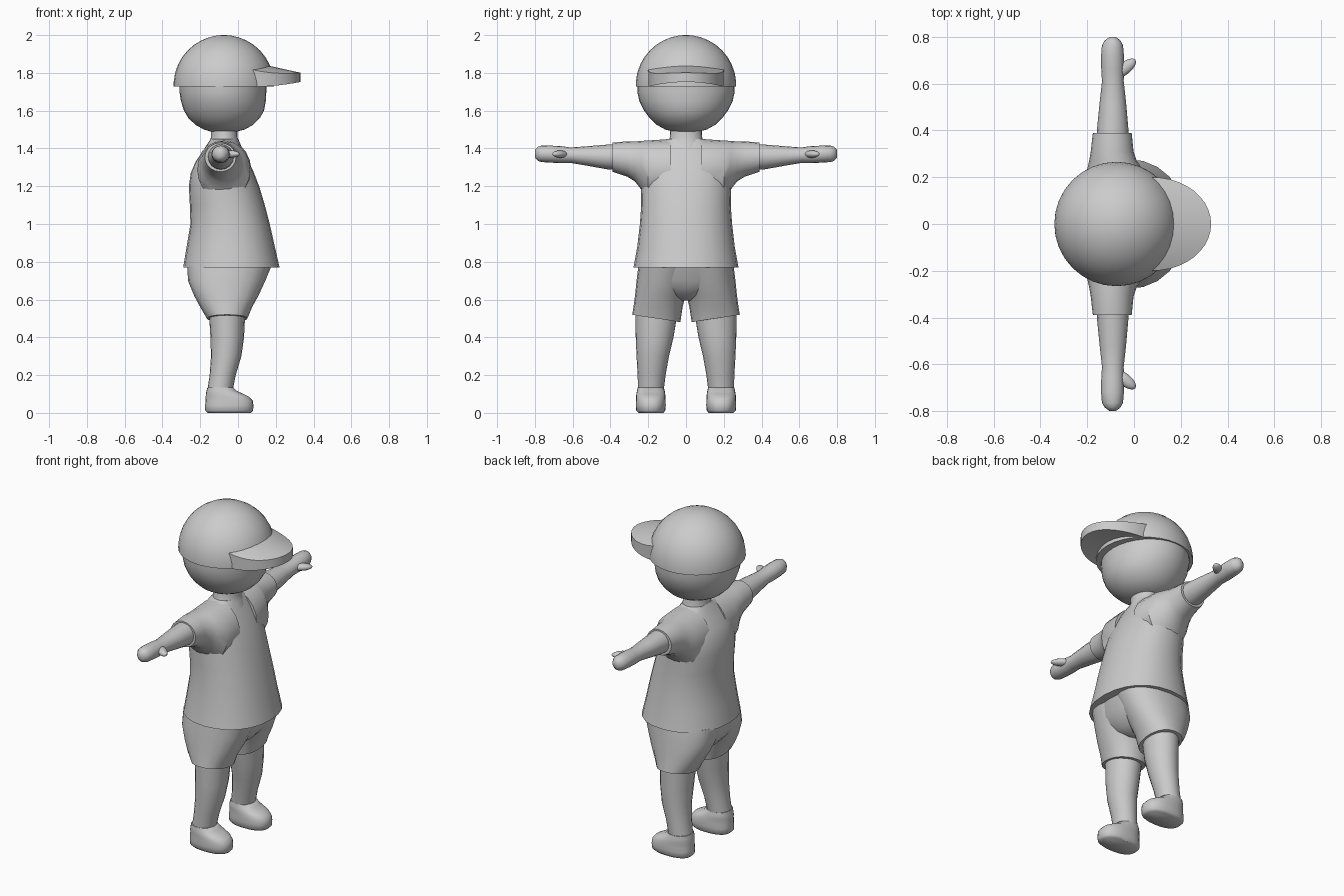
import bpy, bmesh
from math import sin, cos, pi, radians, copysign
from mathutils import Vector


def finish(name, bm, angle=40, mirror=False):
    bmesh.ops.recalc_face_normals(bm, faces=bm.faces[:])
    mesh = bpy.data.meshes.new(name)
    bm.to_mesh(mesh)
    bm.free()
    ob = bpy.data.objects.new(name, mesh)
    bpy.context.collection.objects.link(ob)
    bpy.ops.object.select_all(action='DESELECT')
    bpy.context.view_layer.objects.active = ob
    ob.select_set(True)
    bpy.ops.object.shade_smooth_by_angle(angle=radians(angle))
    if mirror:
        m = ob.modifiers.new("Mirror", 'MIRROR')
        m.use_axis = (False, True, False)
        m.use_mirror_merge = False
    return ob


def loft(name, sections, axis='Z', n=24, p=2.0, mirror=False, tilt=None, angle=40):
    """Skin superellipse sections (position, u min, u max, v min, v max)."""
    bm = bmesh.new()
    rings = []
    for i, (t, u0, u1, v0, v1) in enumerate(sections):
        ring = []
        for k in range(n):
            a = 2 * pi * k / n
            c, s = cos(a), sin(a)
            u = (u0 + u1) / 2 + (u1 - u0) / 2 * copysign(abs(c) ** (2 / p), c)
            v = (v0 + v1) / 2 + (v1 - v0) / 2 * copysign(abs(s) ** (2 / p), s)
            h = t + (tilt * s if tilt and i == 0 else 0)
            ring.append(bm.verts.new((u, v, h) if axis == 'Z' else (u, h, v)))
        rings.append(ring)
    for a, b in zip(rings, rings[1:]):
        for k in range(n):
            bm.faces.new((a[k], a[(k + 1) % n], b[(k + 1) % n], b[k]))
    bm.faces.new(rings[0])
    bm.faces.new(rings[-1])
    return finish(name, bm, angle, mirror)


def sym(rows):
    return [(z, x0, x1, -w, w) for z, x0, x1, w in rows]


# Head and neck
loft("head", sym([
    (1.485, -.13, -.02, .05), (1.50, -.18, .035, .11), (1.525, -.225, .08, .155),
    (1.56, -.262, .115, .192), (1.60, -.286, .138, .222), (1.65, -.302, .147, .247),
    (1.70, -.31, .15, .258), (1.76, -.31, .15, .258)]), n=32)
loft("neck", sym([(1.38, -.17, .03, .12), (1.43, -.15, .01, .095),
                  (1.46, -.143, -.003, .085), (1.52, -.143, -.003, .082)]))

# Cap dome
R = .266
loft("cap_dome", sym([(1.728, -.075 - R, -.075 + R, R)] + [
    (1.735 + .265 * sin(a), -.075 - R * cos(a), -.075 + R * cos(a), R * cos(a))
    for a in [radians(d) for d in (4, 14, 24, 34, 44, 54, 64, 73, 81, 87)]]), n=32)

# Cap brim: arched slab with a rounded outline
bm = bmesh.new()
NA, NT = 20, 6
top, bot = [], []
for i in range(NA + 1):
    a = -pi / 2 + pi * i / NA
    y = .2 * sin(a)
    rt, rb = [], []
    for j in range(NT + 1):
        x = .08 + .25 * cos(a) * j / NT
        rt.append(bm.verts.new((x, y, 1.845 - .22 * (x - .13) - y * y)))
        rb.append(bm.verts.new((x, y, 1.752 - .025 * (y / .2) ** 2)))
    top.append(rt)
    bot.append(rb)
for i in range(NA):
    for j in range(NT):
        for g in (top, bot):
            bm.faces.new((g[i][j], g[i + 1][j], g[i + 1][j + 1], g[i][j + 1]))
    for j in (0, NT):
        bm.faces.new((top[i][j], top[i + 1][j], bot[i + 1][j], bot[i][j]))
bmesh.ops.remove_doubles(bm, verts=bm.verts[:], dist=1e-4)
finish("cap_brim", bm)

# Shirt body and flared sleeves
loft("shirt_body", sym([
    (.77, -.29, .22, .278), (.88, -.272, .195, .258), (1.0, -.252, .168, .244),
    (1.1, -.255, .142, .237), (1.2, -.26, .112, .238), (1.27, -.25, .085, .238),
    (1.33, -.225, .058, .23), (1.38, -.19, .032, .20), (1.42, -.165, .01, .155),
    (1.45, -.145, -.005, .10)]), n=24, p=2.2)
loft("sleeve", [
    (.08, -.22, .07, 1.12, 1.45), (.20, -.215, .065, 1.13, 1.442),
    (.235, -.20, .035, 1.18, 1.44), (.27, -.192, .012, 1.225, 1.437),
    (.31, -.185, -.002, 1.25, 1.438), (.39, -.176, -.01, 1.277, 1.43)],
    axis='Y', n=20, mirror=True)

# Shorts: hips plus two legs with slanted hems
loft("shorts_hips", sym([
    (.595, -.15, .03, .04), (.62, -.20, .085, .13), (.66, -.235, .12, .215),
    (.70, -.262, .145, .255), (.80, -.27, .182, .25)]), n=24, p=2.2)
loft("shorts_leg", [
    (.50, -.165, .05, .03, .285), (.56, -.20, .075, .018, .278),
    (.62, -.232, .108, .003, .27), (.70, -.265, .145, -.03, .262),
    (.78, -.268, .178, -.06, .252)], n=20, p=2.2, mirror=True, tilt=.02)

# Legs and shoes
loft("leg", [
    (.12, -.162, -.028, .118, .254), (.20, -.15, -.012, .108, .256),
    (.30, -.143, .018, .09, .262), (.40, -.146, .032, .066, .266),
    (.56, -.155, .04, .04, .268)], n=20, mirror=True)
loft("shoe", [
    (0, -.162, .068, .12, .252), (.012, -.174, .08, .11, .264),
    (.04, -.174, .082, .107, .266), (.065, -.172, .078, .108, .265),
    (.085, -.171, .06, .109, .264), (.10, -.17, .03, .11, .263),
    (.115, -.167, -.005, .112, .26), (.135, -.162, -.025, .118, .256)],
    n=24, p=2.4, mirror=True, angle=50)

# Arms with mitten hands
loft("arm", [
    (.34, -.162, -.02, 1.285, 1.425), (.42, -.157, -.025, 1.29, 1.42),
    (.52, -.147, -.034, 1.308, 1.412), (.61, -.137, -.044, 1.323, 1.405),
    (.66, -.14, -.043, 1.322, 1.412), (.72, -.141, -.043, 1.325, 1.415),
    (.765, -.137, -.047, 1.328, 1.415), (.785, -.125, -.058, 1.335, 1.408),
    (.80, -.105, -.078, 1.352, 1.392)], axis='Y', n=16, mirror=True, angle=60)

# Thumbs
bm = bmesh.new()
bmesh.ops.create_uvsphere(bm, u_segments=12, v_segments=8, radius=1)
d = Vector((.075, .06, 0))
rot = d.to_track_quat('Z', 'Y')
for v in bm.verts:
    v.co = rot @ Vector((v.co.x * .027, v.co.y * .02, v.co.z * .06)) + Vector((-.041, .665, 1.37))
finish("thumb", bm, 60, True)
